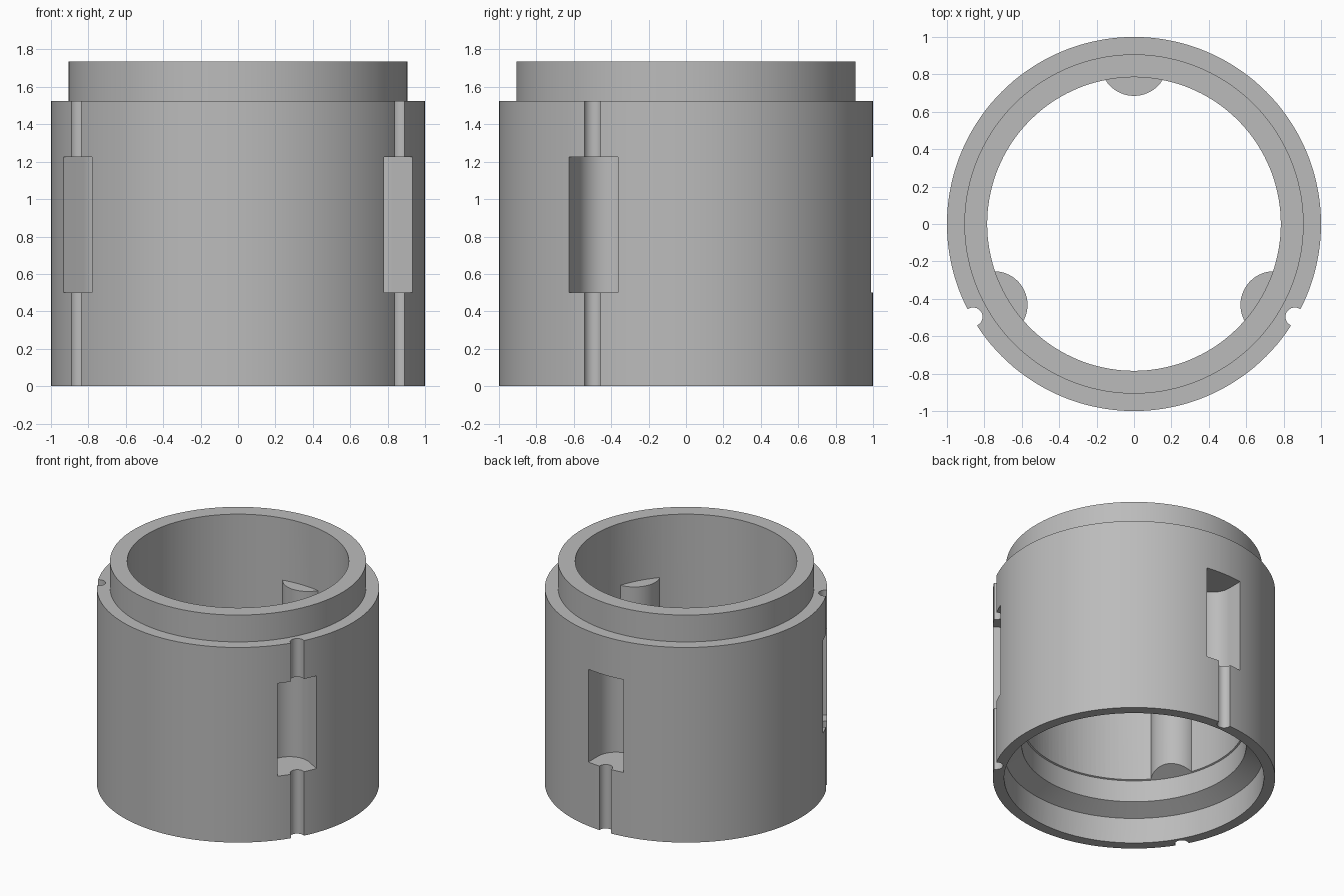
import bpy, bmesh, math
from mathutils import Matrix, Vector

cube = bpy.data.objects.get("Cube")
if cube:
    bpy.data.objects.remove(cube, do_unlink=True)

grey = bpy.data.materials.new("plain grey")
grey.use_nodes = True
grey.diffuse_color = (0.5, 0.5, 0.5, 1)
grey.node_tree.nodes["Principled BSDF"].inputs["Base Color"].default_value = grey.diffuse_color


def finish(bm, name):
    bmesh.ops.recalc_face_normals(bm, faces=bm.faces)
    mesh = bpy.data.meshes.new(name)
    bm.to_mesh(mesh)
    bm.free()
    mesh.materials.append(grey)
    obj = bpy.data.objects.new(name, mesh)
    bpy.context.collection.objects.link(obj)
    return obj


def lathe(name, profile, steps=144):
    """Solid of revolution; the profile starts and ends on the axis."""
    bm = bmesh.new()
    verts = [bm.verts.new((r, 0, z)) for r, z in profile]
    edges = [bm.edges.new(pair) for pair in zip(verts, verts[1:])]
    bmesh.ops.spin(bm, geom=verts + edges, cent=(0, 0, 0), axis=(0, 0, 1),
                   angle=math.tau, steps=steps, use_duplicate=False)
    bmesh.ops.remove_doubles(bm, verts=bm.verts, dist=1e-4)
    return finish(bm, name)


def three_prisms(name, outline, bottom, top):
    """Extrude an outline (tangent, radius) at three even stations."""
    bm = bmesh.new()
    for k in range(3):
        turn = Matrix.Rotation(k * math.tau / 3, 4, "Z")
        face = bm.faces.new([bm.verts.new(turn @ Vector((t, r, bottom))) for t, r in outline])
        grown = bmesh.ops.extrude_face_region(bm, geom=[face])["geom"]
        bmesh.ops.translate(bm, vec=(0, 0, top - bottom),
                            verts=[g for g in grown if isinstance(g, bmesh.types.BMVert)])
    return finish(bm, name)


def arc(radius, centre, start, end, n):
    return [(radius * math.cos(a), centre + radius * math.sin(a))
            for a in (start + (end - start) * i / n for i in range(n + 1))]


def cut(target, cutter):
    mod = target.modifiers.new("cut", "BOOLEAN")
    mod.operation, mod.solver, mod.object = "DIFFERENCE", "EXACT", cutter
    bpy.context.view_layer.objects.active = target
    bpy.ops.object.modifier_apply(modifier=mod.name)
    bpy.data.objects.remove(cutter, do_unlink=True)


# Outer sleeve with a narrower collar on top
sleeve = lathe("ring_sleeve", [(0, 0), (1, 0), (1, 1.525), (0.907, 1.525), (0.907, 1.735), (0, 1.735)])

# Bore, leaving three rounded bosses on its wall
bosses = three_prisms("bosses", arc(0.18, 0.865, 0, math.tau, 64)[:-1], 0.2, 1.25)
bore = lathe("bore", [(0, 0.3), (0.785, 0.3), (0.785, 2), (0, 2)])
cut(bore, bosses)
cut(sleeve, bore)

# Stepped socket underneath with conical shoulders
cut(sleeve, lathe("socket", [(0, -0.1), (0.92, -0.1), (0.92, 0.2), (0.795, 0.265),
                             (0.795, 0.435), (0, 0.817)]))

# Round-backed pockets, and thin grooves running the full height
pocket = [(0.152, 1.2), (-0.152, 1.2)] + arc(0.152, 0.865, math.pi, math.tau, 32)
cut(sleeve, three_prisms("pockets", pocket, 0.5, 1.225))
groove = [(0.05, 1.2), (-0.05, 1.2)] + arc(0.05, 0.993, math.pi, math.tau, 20)
cut(sleeve, three_prisms("grooves", groove, -0.1, 1.6))

bpy.ops.object.select_all(action="DESELECT")
sleeve.select_set(True)
bpy.context.view_layer.objects.active = sleeve
bpy.ops.object.shade_smooth_by_angle(angle=math.radians(20))
